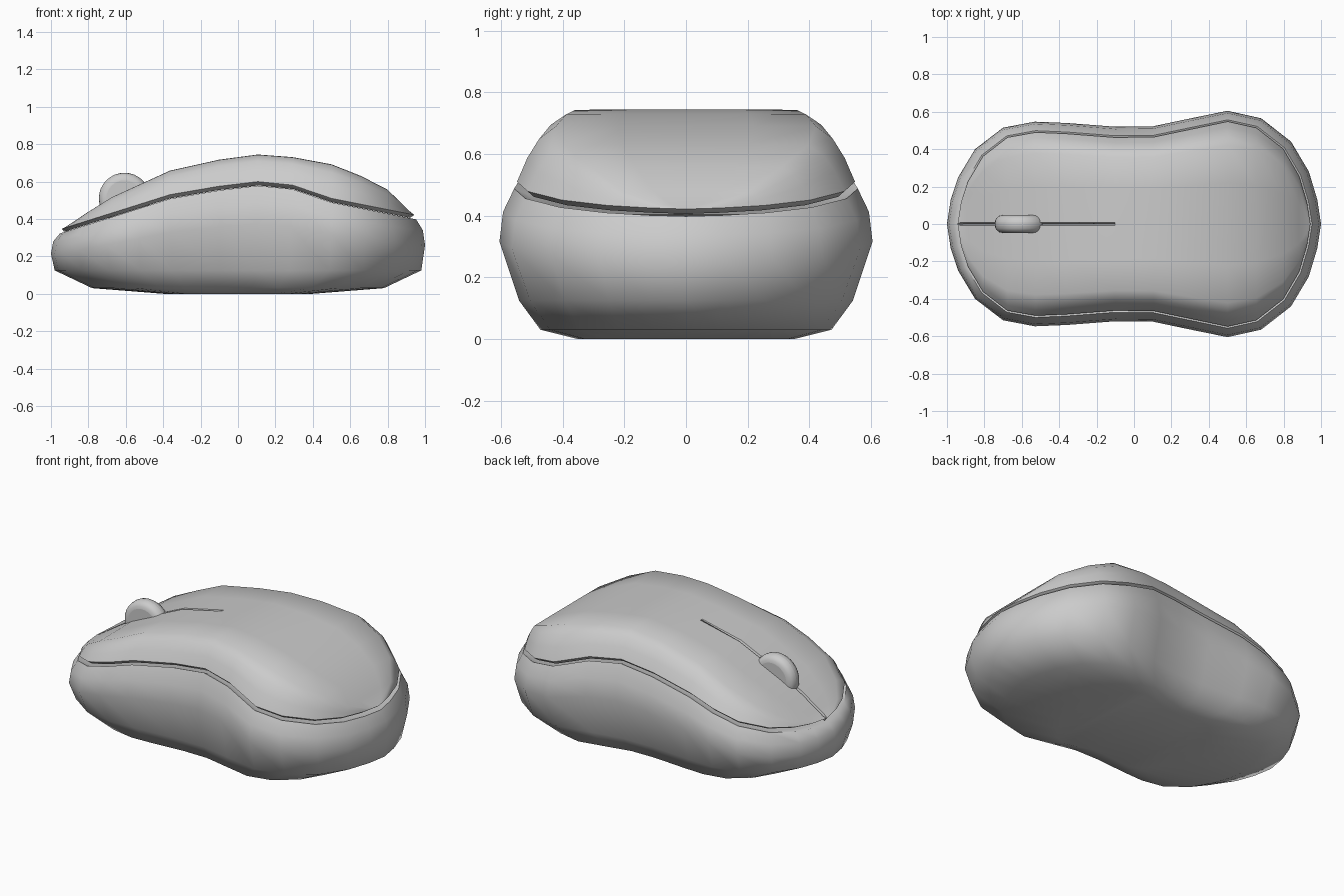
import bpy, bmesh, math
from mathutils import Vector

if "Cube" in bpy.data.objects:
    bpy.data.objects.remove(bpy.data.objects["Cube"])

# Half of the widest outline seen from above, nose (-x) to heel (+x)
HALF = [(-.98, .13), (-.94, .25), (-.85, .40), (-.70, .515), (-.53, .547), (-.36, .54),
        (-.1, .52), (.1, .522), (.28, .56), (.5, .605), (.68, .565), (.84, .44), (.935, .28), (.98, .13)]
OUTLINE = [Vector(p) for p in [(-1, 0)] + HALF + [(1, 0)] + [(x, -y) for x, y in reversed(HALF)]]
N, E = len(OUTLINE), len(HALF) + 1

# Height curves along x: seam between the shells, and the centre ridge
SEAM = [(-.95, .345), (-.3, .55), (.1, .6), (.28, .585), (.5, .51), (.95, .42)]
RIDGE = [(-.94, .345), (-.7, .505), (-.36, .66), (-.2, .703), (.1, .745), (.43, .72), (.77, .585), (.94, .42)]


def curve(pts, x):
    if x <= pts[0][0]:
        return pts[0][1]
    for (x0, z0), (x1, z1) in zip(pts, pts[1:]):
        if x <= x1:
            return z0 + (z1 - z0) * (x - x0) / (x1 - x0)
    return pts[-1][1]


def inset(d):
    out = []
    for i, p in enumerate(OUTLINE):
        t = (OUTLINE[(i + 1) % N] - OUTLINE[i - 1]).normalized()
        out.append(p + Vector((t.y, -t.x)) * d)
    return out


def seam_ring(bm, d, k=1.0, drop=0.0):
    return [bm.verts.new((p.x, p.y, curve(SEAM, p.x) * k - drop)) for p in inset(d)]


def flat_ring(bm, sx, sy, z):
    return [bm.verts.new((p.x * sx, p.y * sy, z)) for p in OUTLINE]


def bridge(bm, a, b):
    for i in range(N):
        j = (i + 1) % N
        bm.faces.new((a[i], a[j], b[j], b[i]))


def cap(bm, r):
    # strips running across from one side to the other
    bm.faces.new((r[0], r[1], r[-1]))
    bm.faces.new((r[E], r[E - 1], r[E + 1]))
    for i in range(1, E - 1):
        bm.faces.new((r[i], r[i + 1], r[N - i - 1], r[N - i]))


def smooth(obj, angle):
    bpy.ops.object.select_all(action='DESELECT')
    obj.select_set(True)
    bpy.context.view_layer.objects.active = obj
    bpy.ops.object.shade_smooth_by_angle(angle=math.radians(angle))


def finish(bm, name, angle=65):
    bmesh.ops.recalc_face_normals(bm, faces=bm.faces[:])
    me = bpy.data.meshes.new(name)
    bm.to_mesh(me)
    bm.free()
    obj = bpy.data.objects.new(name, me)
    bpy.context.collection.objects.link(obj)
    smooth(obj, angle)


# Lower body: stacked rings from the flat base up to the recessed seam
bm = bmesh.new()
rings = [flat_ring(bm, .4, .58, 0), flat_ring(bm, .78, .78, .03), flat_ring(bm, .98, .895, .125),
         seam_ring(bm, 0, .62), seam_ring(bm, .012, .81), seam_ring(bm, .048, 1, .022),
         seam_ring(bm, .09, 1, .04)]
for a, b in zip(rings, rings[1:]):
    bridge(bm, a, b)
cap(bm, rings[0])
cap(bm, rings[-1])
finish(bm, "lower_body")

# Top shell: cross-section rows with steep shoulders and a fine centre slit at the nose
bm = bmesh.new()
rim = seam_ring(bm, .057)
under = seam_ring(bm, .08, 1, .02)
bridge(bm, rim, under)
cap(bm, under)
SECTION = [(.94, .42), (.87, .76), (.77, .99), (.4, 1)]
rows = []
for i in range(1, E):
    x, w, z0 = rim[i].co
    h = max(curve(RIDGE, x) - z0, .002)
    side = [(w * t, z0 + h * k) for t, k in SECTION] + [(.009, z0 + h)]
    slit = .03 if x < -.35 else 0
    mid = [(0, z0 + h - slit)]
    pts = side + mid + [(-y, z) for y, z in reversed(side)]
    rows.append([rim[i]] + [bm.verts.new((x, y, z)) for y, z in pts] + [rim[N - i]])
for a, b in zip(rows, rows[1:]):
    for j in range(len(a) - 1):
        bm.faces.new((a[j], b[j], b[j + 1], a[j + 1]))
for tip, row in ((rim[0], rows[0]), (rim[E], rows[-1])):
    for j in range(len(row) - 1):
        bm.faces.new((tip, row[j], row[j + 1]))
finish(bm, "top_shell", 50)

# Scroll wheel: rounded disc half sunk in the shell
bpy.ops.mesh.primitive_cylinder_add(vertices=32, radius=.137, depth=.094,
                                    location=(-.607, 0, .51), rotation=(math.pi / 2, 0, 0))
wheel = bpy.context.object
wheel.name = "scroll_wheel"
bev = wheel.modifiers.new("round", 'BEVEL')
bev.width, bev.segments, bev.limit_method, bev.angle_limit = .04, 4, 'ANGLE', math.radians(40)
smooth(wheel, 60)
for p in wheel.data.polygons:
    p.use_smooth = True
